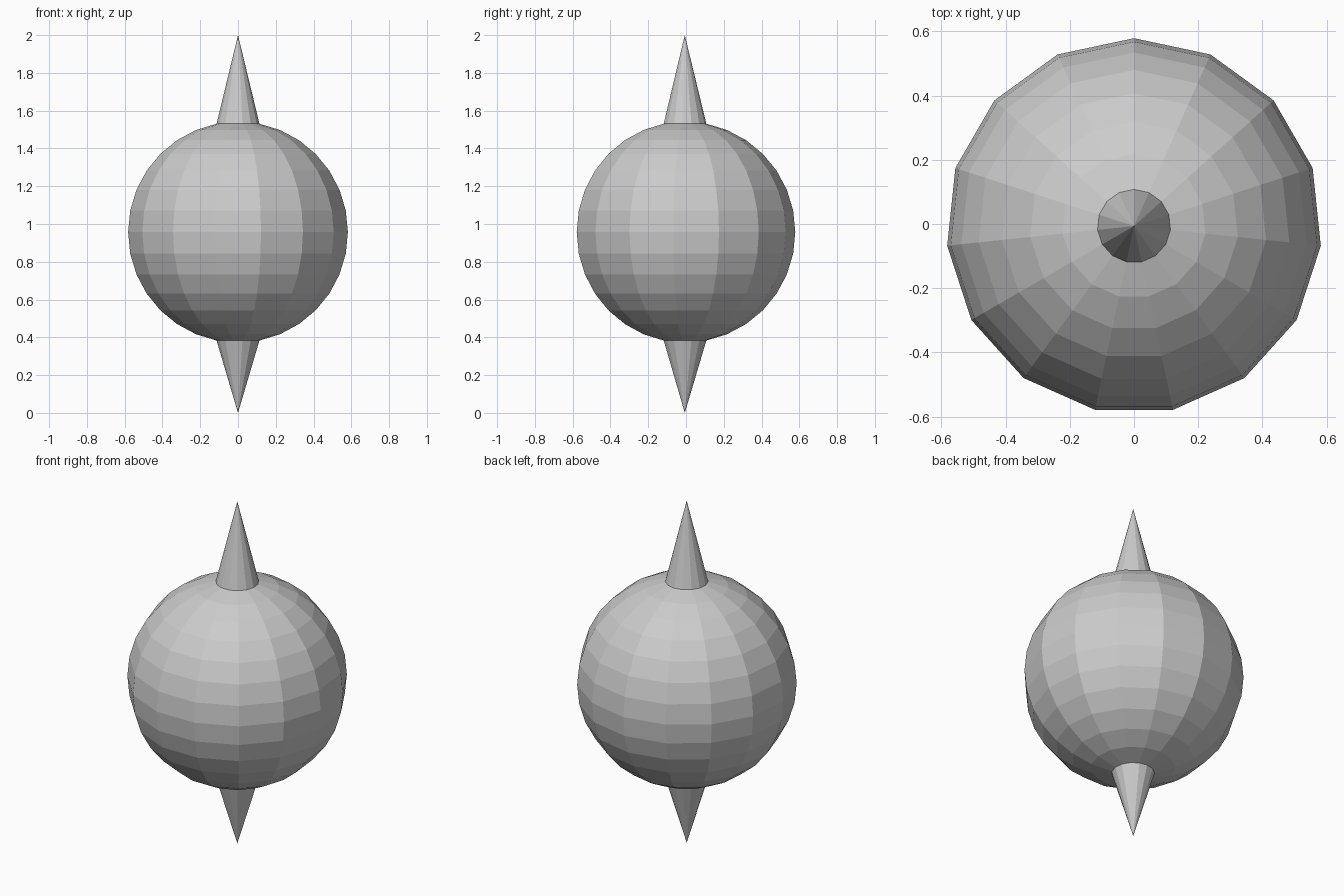
import bpy, bmesh, math

if "Cube" in bpy.data.objects:
    bpy.data.objects.remove(bpy.data.objects["Cube"])

R, CENTRE_Z, SIDES, RINGS = 0.585, 0.957, 15, 16

# Low-poly ball, first column of vertices on +y
bm = bmesh.new()
bmesh.ops.create_uvsphere(bm, u_segments=SIDES, v_segments=RINGS, radius=R)

# Pull both poles out into spikes
for v in bm.verts:
    pole = math.hypot(v.co.x, v.co.y) < 1e-4
    top = v.co.z > 0
    v.co.z += CENTRE_Z
    if pole:
        v.co.z = 2.0 if top else 0.0

# Odd side count: shift so the outline is centred on y
ys = [v.co.y for v in bm.verts]
bmesh.ops.translate(bm, verts=bm.verts, vec=(0, -(max(ys) + min(ys)) / 2, 0))
bmesh.ops.recalc_face_normals(bm, faces=bm.faces)

mesh = bpy.data.meshes.new("spiked_ball")
bm.to_mesh(mesh)
bm.free()
obj = bpy.data.objects.new("spiked_ball", mesh)
bpy.context.collection.objects.link(obj)
